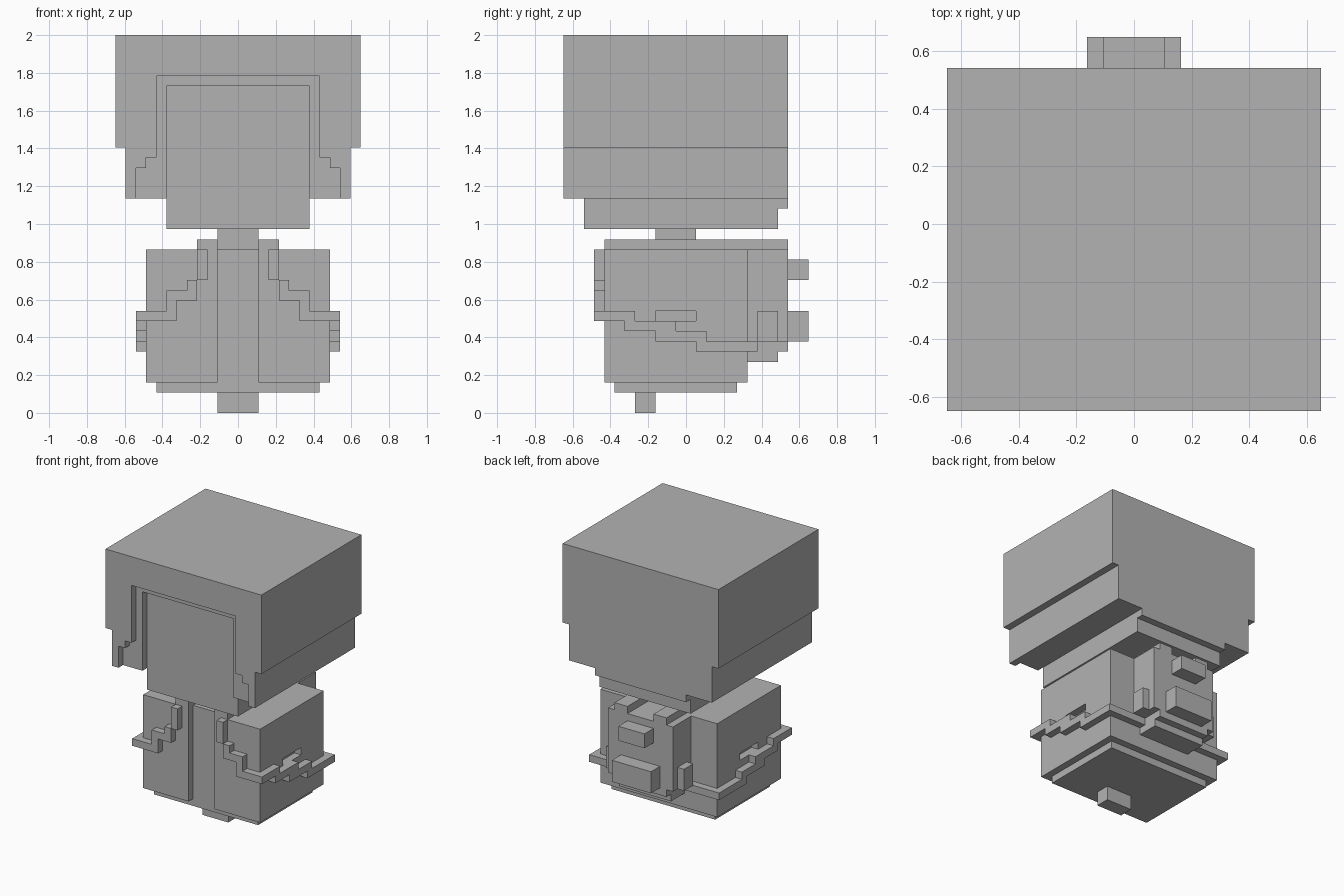
import bpy

if "Cube" in bpy.data.objects:
    bpy.data.objects.remove(bpy.data.objects["Cube"], do_unlink=True)

U = 2 / 37  # one grid block

GREY = bpy.data.materials.new("plain grey")
GREY.use_nodes = True
GREY.diffuse_color = (0.45, 0.45, 0.45, 1)
GREY.node_tree.nodes["Principled BSDF"].inputs["Base Color"].default_value = GREY.diffuse_color


def make(name, verts, faces):
    mesh = bpy.data.meshes.new(name)
    mesh.from_pydata([tuple(c * U for c in v) for v in verts], [], faces)
    mesh.materials.append(GREY)
    mesh.update()
    obj = bpy.data.objects.new(name, mesh)
    bpy.context.collection.objects.link(obj)
    return obj


def prism(name, outline, axis, lo, hi):
    """Extrude an outline along x (outline in y, z) or y (outline in x, z)."""
    area = sum(a[0] * b[1] - b[0] * a[1] for a, b in zip(outline, outline[1:] + outline[:1]))
    # keep the normals pointing outwards
    if (area > 0) != (axis == "x"):
        outline = outline[::-1]
    place = (lambda p, d: (d, *p)) if axis == "x" else (lambda p, d: (p[0], d, p[1]))
    n = len(outline)
    verts = [place(p, d) for d in (lo, hi) for p in outline]
    faces = [tuple(range(n))[::-1], tuple(range(n, 2 * n))]
    faces += [(i, (i + 1) % n, n + (i + 1) % n, n + i) for i in range(n)]
    return make(name, verts, faces)


def box(name, x, y, z):
    return prism(name, [(x[0], z[0]), (x[1], z[0]), (x[1], z[1]), (x[0], z[1])], "y", *y)


def pair(name, x, y, z):
    box("left_" + name, x, y, z)
    box("right_" + name, (-x[1], -x[0]), y, z)


def mirrored(half):
    return half + [(-x, z) for x, z in reversed(half)]


# Head: solid core and two stepped hair arches framing the face
outer = [(11, 21), (11, 26), (12, 26), (12, 37)]
prism("head_core", mirrored(outer), "y", -10, 10)
prism("inner_fringe", mirrored([(7, 32), (7, 21)] + outer), "y", -11, -10)
prism("outer_fringe", mirrored(
    [(8, 33), (8, 25), (9, 25), (9, 24), (10, 24), (10, 21)] + outer), "y", -12, -11)
box("jaw", (-7, 7), (-10, 9), (18, 21))
box("nape", (-7, 7), (9, 10), (20, 21))
box("neck", (-2, 2), (-3, 1), (16, 18))

# Torso, with a shallow slot in each side
box("lower_torso", (-9, 9), (-7, 6), (3, 9))
box("slot_layer_front", (-9, 9), (-7, -3), (9, 10))
box("slot_layer_middle", (-8, 8), (-3, 1), (9, 10))
box("slot_layer_back", (-9, 9), (1, 6), (9, 10))
box("upper_torso", (-9, 9), (-7, 6), (10, 16))
pair("jacket_front", (2, 9), (-8, -7), (3, 16))
box("base", (-8, 8), (-7, 5), (2, 3))
box("foot_peg", (-2, 2), (-5, -3), (0, 2))

# Straps over the shoulders, stepping down the chest and round the sides
pair("shoulder_strap", (2, 4), (-8, 10), (16, 17))
chest = [(3, 16), (4, 16), (4, 13), (5, 13), (5, 12), (7, 12), (7, 10), (9, 10),
         (9, 9), (6, 9), (6, 11), (4, 11), (4, 13), (3, 13)]
# the corner where two steps touch is split into two pieces
pair("chest_strap_top", (3, 4), (-9, -8), (13, 16))
lower = chest[2:-1]
lower = lower[:-1]
prism("left_chest_strap", lower, "y", -9, -8)
prism("right_chest_strap", [(-x, z) for x, z in lower], "y", -9, -8)
side = [(-9, 10), (-5, 10), (-5, 9), (-1, 9), (-1, 8), (2, 8), (2, 7), (7, 7),
        (7, 6), (1, 6), (1, 7), (-3, 7), (-3, 8), (-6, 8), (-6, 9), (-9, 9)]
prism("left_side_strap", side, "x", 9, 10)
prism("right_side_strap", side, "x", -10, -9)
pair("back_strap", (4, 9), (6, 7), (6, 7))

# Backpack with pockets
box("backpack", (-5, 5), (6, 10), (7, 16))
box("backpack_bottom", (-4, 4), (6, 10), (6, 7))
box("bedroll", (-4, 4), (6, 9), (5, 6))
box("upper_pocket", (-2, 2), (10, 12), (13, 15))
box("lower_pocket", (-3, 3), (10, 12), (7, 10))
pair("side_pocket", (5, 6), (7, 9), (7, 10))
